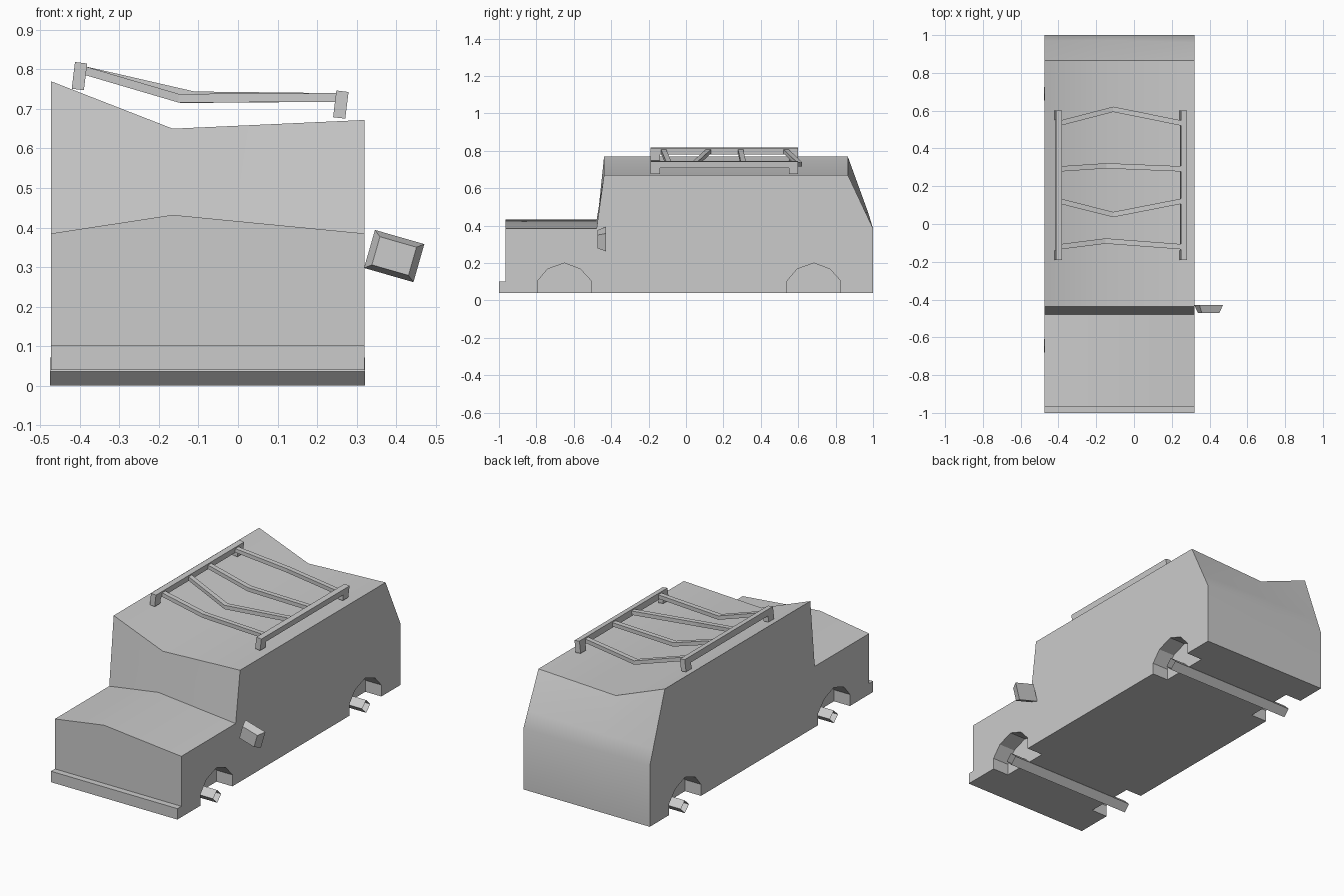
import bpy, bmesh, math
from mathutils import Vector, Matrix

if "Cube" in bpy.data.objects:
    bpy.data.objects.remove(bpy.data.objects["Cube"])


def finish(name, bm, smooth=False):
    bmesh.ops.recalc_face_normals(bm, faces=bm.faces)
    me = bpy.data.meshes.new(name)
    bm.to_mesh(me)
    bm.free()
    ob = bpy.data.objects.new(name, me)
    bpy.context.collection.objects.link(ob)
    bpy.ops.object.select_all(action='DESELECT')
    ob.select_set(True)
    bpy.context.view_layer.objects.active = ob
    if smooth:
        bpy.ops.object.shade_smooth_by_angle(angle=math.radians(28))
    return ob


def loft(name, rings, caps=True, smooth=False, closed=True):
    """Skin equal-length closed rings of 3D points."""
    bm = bmesh.new()
    vs = [[bm.verts.new(p) for p in r] for r in rings]
    n = len(vs[0])
    for a, b in zip(vs, vs[1:]):
        for i in range(n):
            j = (i + 1) % n
            bm.faces.new((a[i], a[j], b[j], b[i]))
    if caps:
        bm.faces.new(vs[0])
        bm.faces.new(vs[-1])
    return finish(name, bm, smooth)


# Body: one side profile per column (left, fold, right), lofted across x
XL, XM, XR = -0.473, -0.165, 0.32


def profile(x, hood, roof, tail_y):
    pts = [(-1, .04), (-1, .102), (-.965, .102), (-.965, hood), (-.478, hood),
           (-.438, roof), (.865, roof), (tail_y, .47), (1, .385), (1, .04)]
    return [(x, y, z) for y, z in pts]


body = loft("body", [profile(XL, .385, .77, .970),
                     profile(XM, .432, .65, .974),
                     profile(XR, .385, .672, .960)])

# Wheel arches cut into both sides
arch = [(-.143, 0), (-.143, .105), (-.09, .168), (0, .2),
        (.085, .168), (.143, .105), (.143, 0)]
for yc in (-.65, .684):
    for x0, x1 in ((XL - .1, XL + .1), (XR - .1, XR + .1)):
        cutter = loft("arch_cutter", [[(x, yc + y, z) for y, z in arch] for x in (x0, x1)])
        cutter.hide_render = True
        mod = body.modifiers.new("arch", 'BOOLEAN')
        mod.object = cutter
        mod.operation = 'DIFFERENCE'
        mod.solver = 'EXACT'
        bpy.context.view_layer.objects.active = body
        bpy.ops.object.modifier_apply(modifier=mod.name)
        bpy.data.objects.remove(cutter)
bpy.ops.object.select_all(action='DESELECT')
body.select_set(True)
bpy.context.view_layer.objects.active = body
bpy.ops.object.shade_smooth_by_angle(angle=math.radians(28))

# Axles: open four-sided tubes
for name, yc in (("front_axle", -.645), ("rear_axle", .69)):
    ring = [(.036, .036), (0, .072), (-.036, .036), (0, 0)]
    loft(name, [[(x, yc + y, z) for y, z in ring] for x in (XL - .003, XR + .001)], caps=False)

# Side mirror: tilted frustum, smaller towards the front
rot = Matrix.Rotation(math.radians(16), 3, 'Y')
quad = [(-.065, -.05), (.065, -.05), (.065, .05), (-.065, .05)]
loft("side_mirror", [[Vector((.395, y, .328)) + rot @ Vector((x * s, 0, z * s)) for x, z in quad]
                     for y, s in ((-.472, .74), (-.428, 1))])

# Roof rack rails with feet at both ends, leaning slightly
side = [(-.19, -.034), (-.14, -.034), (-.14, 0), (.55, 0),
        (.55, -.034), (.6, -.034), (.6, .034), (-.19, .034)]
lean = Matrix.Rotation(math.radians(7), 3, 'Y')
for name, xc, zc in (("left_rack_rail", -.401, .783), ("right_rack_rail", .26, .711)):
    loft(name, [[Vector((xc, 0, zc)) + lean @ Vector((dx, y, z)) for y, z in side]
                for dx in (-.0155, .0155)])

# Rack cross bars: bent strips (end y, bend x, bend y, bend z)
bars = [(.535, -.11, .607, .728), (.292, -.145, .308, .726),
        (.12, -.11, .05, .733), (-.12, -.15, -.09, .727)]
for i, (ye, xm, ym, zm) in enumerate(bars):
    path = [(-.388, ye, .797), (xm, ym, zm), (.248, ye, .729)]
    loft("rack_cross_bar_%d" % (i + 1),
         [[(x, y + a, z + b) for a, b in ((-.014, -.011), (.014, -.011), (.014, .011), (-.014, .011))]
          for x, y, z in path])
